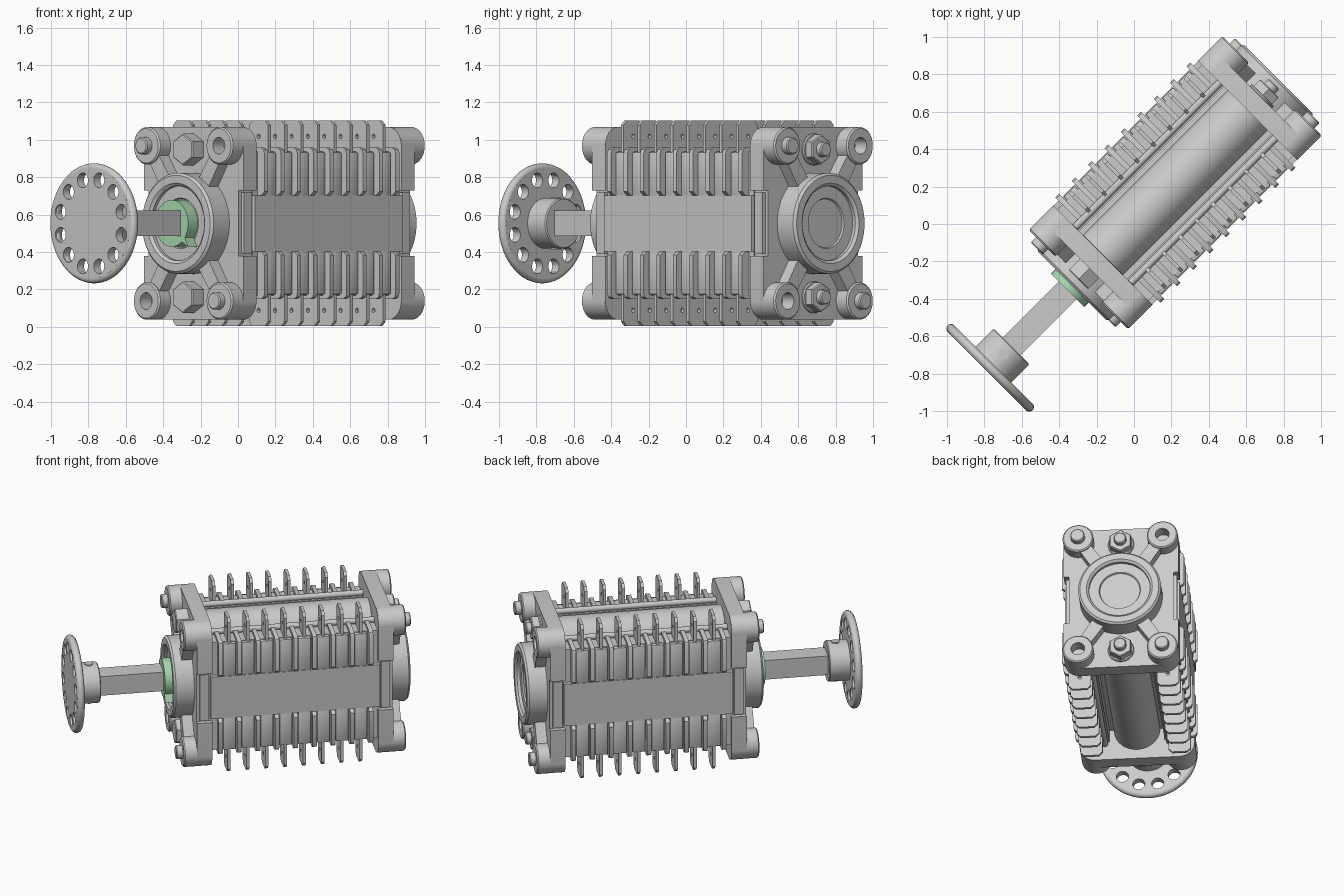
import bpy, bmesh
from math import sin, cos, pi, atan2, radians
from mathutils import Matrix

if "Cube" in bpy.data.objects:
    bpy.data.objects.remove(bpy.data.objects["Cube"])

# Working frame: u along the shaft, v sideways, w up from the shaft axis
S = 0.5 ** 0.5
WORLD = Matrix(((S, S, 0, 0), (S, -S, 0, 0), (0, 0, 1, 0.553), (0, 0, 0, 1)))
MID = 0.3125                                   # middle of the housing along u
TURN = Matrix.Translation((MID, 0, 0)) @ Matrix.Rotation(pi, 4, 'Z') @ Matrix.Translation((-MID, 0, 0))
ID = Matrix.Identity(4)


def finish(name, bm, m=ID, colour=None):
    bm.transform(WORLD @ m)
    bmesh.ops.remove_doubles(bm, verts=bm.verts, dist=0.0002)
    bmesh.ops.recalc_face_normals(bm, faces=bm.faces)
    me = bpy.data.meshes.new(name)
    bm.to_mesh(me)
    bm.free()
    ob = bpy.data.objects.new(name, me)
    bpy.context.collection.objects.link(ob)
    if colour:
        mat = bpy.data.materials.new(name)
        mat.diffuse_color = colour
        mat.use_nodes = True
        mat.node_tree.nodes["Principled BSDF"].inputs["Base Color"].default_value = mat.diffuse_color
        me.materials.append(mat)
    return ob


def box(name, u, v, w, m=ID, bevel=0):
    bm = bmesh.new()
    bmesh.ops.create_cube(bm, size=1)
    for p in bm.verts:
        p.co = [a[0] if c < 0 else a[1] for a, c in zip((u, v, w), p.co)]
    if bevel:
        bmesh.ops.bevel(bm, geom=bm.edges[:], offset=bevel, segments=2, affect='EDGES', profile=0.5)
    return finish(name, bm, m)


def lathe(name, pts, v=0, w=0, m=ID, n=48, spin=0):
    """Revolve (u, radius) points round an axis parallel to u."""
    bm = bmesh.new()
    rings = [[bm.verts.new((u, v + r * cos(spin + 2 * pi * i / n), w + r * sin(spin + 2 * pi * i / n)))
              for i in range(n)] for u, r in pts]
    for a, b in zip(rings, rings[1:]):
        for i in range(n):
            j = (i + 1) % n
            bm.faces.new((a[i], a[j], b[j], b[i]))
    return finish(name, bm, m)


def rod(name, u0, u1, r, v=0, w=0, m=ID, n=32, spin=0, c=0.006):
    return lathe(name, [(u0, 0), (u0, r - c), (u0 + c, r), (u1 - c, r), (u1, r - c), (u1, 0)], v, w, m, n, spin)


def circle(r, v=0, w=0, n=24):
    return [(v + r * cos(2 * pi * i / n), w + r * sin(2 * pi * i / n)) for i in range(n)]


def prism(name, outlines, u0, u1, m=ID, colour=None):
    """Extrude a (v, w) outline along u; further outlines are holes."""
    cu = bpy.data.curves.new(name, 'CURVE')
    cu.dimensions, cu.fill_mode, cu.extrude = '2D', 'BOTH', (u1 - u0) / 2
    for pts in outlines:
        s = cu.splines.new('POLY')
        s.points.add(len(pts) - 1)
        for p, (v, w) in zip(s.points, pts):
            p.co = (v, w, 0, 1)
        s.use_cyclic_u = True
    tmp = bpy.data.objects.new(name, cu)
    me = bpy.data.meshes.new_from_object(tmp)
    bm = bmesh.new()
    bm.from_mesh(me)
    bpy.data.objects.remove(tmp)
    bpy.data.meshes.remove(me)
    bpy.data.curves.remove(cu)
    bm.transform(Matrix(((0, 0, 1, (u0 + u1) / 2), (1, 0, 0, 0), (0, 1, 0, 0), (0, 0, 0, 1))))
    return finish(name, bm, m, colour)


# Outline of an end plate: rounded corners, notched sides
quarter = [(0.275 + 0.1 * cos(a * pi / 16), 0.415 + 0.1 * sin(a * pi / 16)) for a in range(9)]
half = [(0.34, 0.0), (0.34, 0.175), (0.375, 0.175)] + quarter
right = [(v, -w) for v, w in half[:0:-1]] + half[1:]
plate = right + [(-v, -w) for v, w in right]

# End plates with collars, bosses, ribs, pins and bolts (rear one is turned round)
for end, m in (("front", ID), ("rear", TURN)):
    prism(end + "_plate", [plate], -0.335, -0.235, m)
    lathe(end + "_collar", [(-0.25, 0), (-0.25, 0.27), (-0.455, 0.27), (-0.468, 0.257), (-0.468, 0.215),
                            (-0.455, 0.2), (-0.435, 0.2), (-0.435, 0.135), (-0.425, 0.13), (-0.425, 0)], m=m, n=64)
    for sv in (-1, 1):
        for sw in (-1, 1):
            v, w = sv * 0.275, sw * 0.415
            lathe(end + "_boss", [(-0.24, 0), (-0.24, 0.1), (-0.412, 0.1), (-0.42, 0.092), (-0.42, 0.045),
                                  (-0.32, 0.045), (-0.32, 0)], v, w, m)
            if sv * sw < 0:
                rod(end + "_pin", -0.46, -0.32, 0.046, v, w, m)
            a = atan2(w, v)
            c, s = cos(a), sin(a)
            rib = [(r * c - t * s, r * s + t * c) for r, t in
                   ((0.22, -0.045), (0.45, -0.04), (0.45, 0.04), (0.22, 0.045))]
            prism(end + "_rib", [rib], -0.405, -0.325, m)
        # clip that holds the side cover's end
        box(end + "_cover_clip", (-0.315, -0.255), sorted((sv * 0.33, sv * 0.362)), (-0.165, 0.165), m)
    for sw in (-1, 1):
        w = sw * 0.395
        if end == "front":
            rod("bolt_head", -0.42, -0.32, 0.085, 0, w, m, 6, pi / 6)
        else:
            rod("washer", -0.35, -0.33, 0.085, 0, w, m)
            rod("nut", -0.40, -0.34, 0.08, 0, w, m, 6, pi / 6)
            rod("bolt_end", -0.435, -0.35, 0.04, 0, w, m, 24)

# Core of the housing with the bolt tubes and rails
box("core", (-0.24, 0.865), (-0.2, 0.2), (-0.3, 0.3))
for sw in (-1, 1):
    rod("bolt_tube", -0.24, 0.865, 0.15, 0, sw * 0.3, n=48)
    for sv in (-1, 1):
        rod("rail", -0.24, 0.865, 0.02, sv * 0.21, sw * 0.4, n=16)

# Contact banks on both sides: block, cover, barrier fins, terminals
for sv in (-1, 1):
    side = "right" if sv > 0 else "left"
    box(side + "_block", (-0.236, 0.861), sorted((sv * 0.18, sv * 0.345)), (-0.385, 0.385))
    box(side + "_cover", (-0.245, 0.87), sorted((sv * 0.3, sv * 0.374)), (-0.15, 0.15))
    for sw in (-1, 1):
        fin = [(sv * v, sw * w) for v, w in
               ((0.2, 0.15), (0.372, 0.15), (0.398, 0.17), (0.398, 0.375), (0.39, 0.395), (0.37, 0.405), (0.2, 0.405))]
        tab = [(sv * v, sw * w) for v, w in
               ((0.215, 0.36), (0.36, 0.36), (0.36, 0.525), (0.335, 0.55), (0.24, 0.55), (0.215, 0.525))]
        for i in range(9):
            u = MID + (i - 4) * 0.124
            prism(side + "_barrier", [fin], u - 0.014, u + 0.014)
        for i in range(8):
            u = MID + (i - 3.5) * 0.124
            prism(side + "_terminal", [tab, circle(0.012, sv * 0.287, sw * 0.465, 12)], u - 0.01, u + 0.01)
            box(side + "_contact", (u - 0.042, u + 0.042), sorted((sv * 0.25, sv * 0.37)),
                sorted((sw * 0.14, sw * 0.38)), bevel=0.008)

# Green pointer ring
ring = circle(0.125, n=48)
ring[42] = (0.126, -0.126)
prism("pointer_ring", [ring], -0.502, -0.43, colour=(0.4, 0.68, 0.44, 1))

# Square shaft, hub and set screw
box("shaft", (-1.0, -0.425), (-0.068, 0.068), (-0.068, 0.068))
rod("hub", -1.09, -0.925, 0.135, n=64)
bm = bmesh.new()
bmesh.ops.create_cone(bm, cap_ends=True, segments=24, radius1=0.027, radius2=0.027, depth=0.278)
bm.transform(Matrix.Translation((-0.985, 0, 0)))
finish("set_screw", bm)

# Handwheel: drilled disc with a rounded edge
holes = [circle(0.04, 0.238 * cos(radians(15 + 30 * k)), 0.238 * sin(radians(15 + 30 * k))) for k in range(12)]
prism("handwheel_disc", [circle(0.297, n=72)] + holes, -1.1125, -1.0625)
lathe("handwheel_edge", [(-1.0875 + 0.025 * sin(2 * pi * i / 16), 0.296 + 0.025 * cos(2 * pi * i / 16))
                         for i in range(17)], n=72)

# Smooth shading with sharp edges kept
bpy.ops.object.select_all(action='SELECT')
bpy.context.view_layer.objects.active = bpy.context.selected_objects[0]
bpy.ops.object.shade_smooth_by_angle(angle=radians(32))
